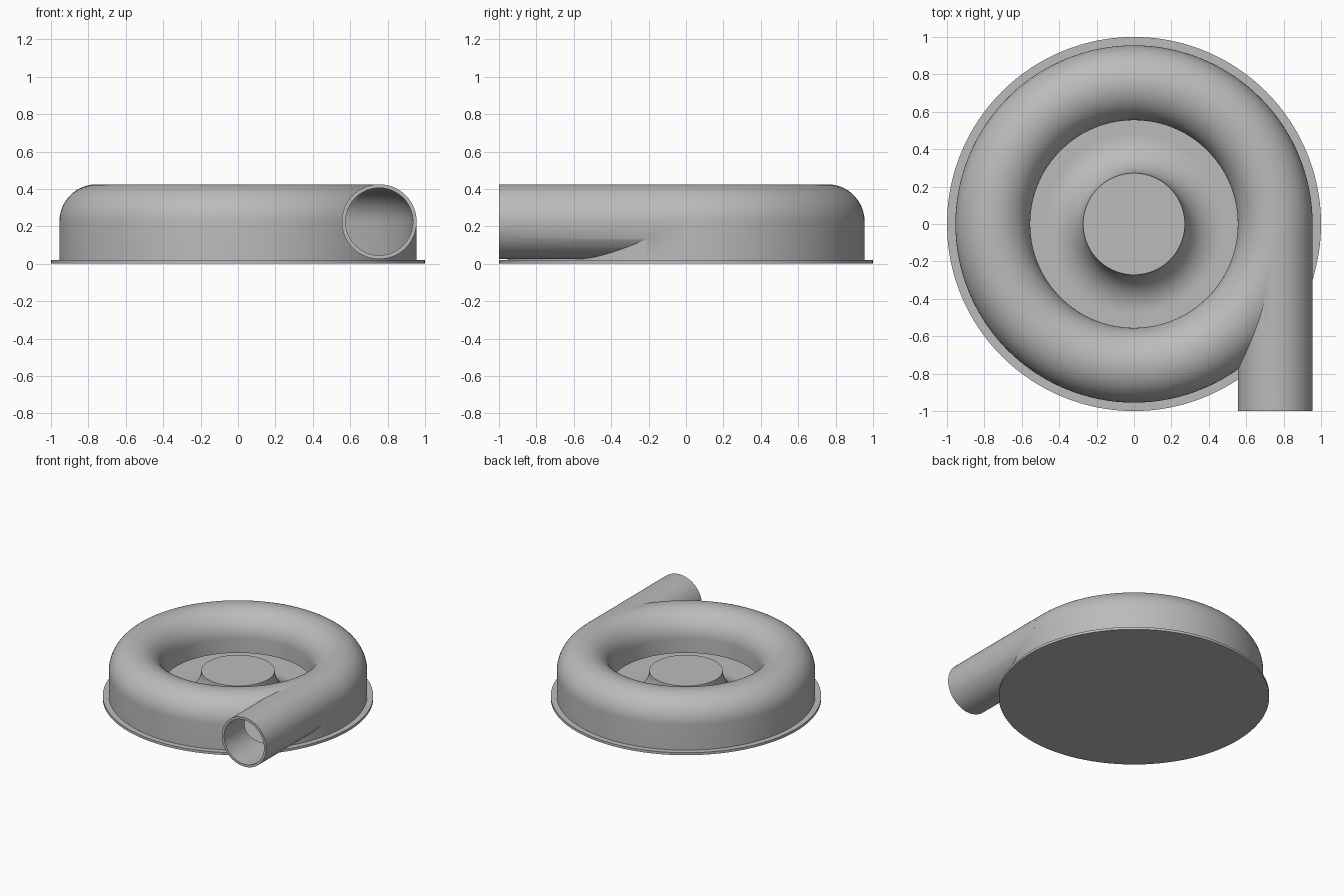
import bpy, bmesh, math
from mathutils import Matrix, Vector

cube = bpy.data.objects.get("Cube")
if cube:
    bpy.data.objects.remove(cube, do_unlink=True)

SEG = 160
RING_R, MID_Z, TUBE_R, WALL = 0.755, 0.225, 0.2, 0.02
BASE_Z, LIP_Z = 0.02, 0.11

grey = bpy.data.materials.new("casing grey")
grey.use_nodes = True
colour = (0.5, 0.5, 0.5, 1)
grey.diffuse_color = colour
grey.node_tree.nodes["Principled BSDF"].inputs["Base Color"].default_value = colour


def finish(name, bm):
    bmesh.ops.recalc_face_normals(bm, faces=bm.faces)
    mesh = bpy.data.meshes.new(name)
    bm.to_mesh(mesh)
    bm.free()
    mesh.materials.append(grey)
    obj = bpy.data.objects.new(name, mesh)
    bpy.context.collection.objects.link(obj)
    return obj


def revolve(name, profile, closed):
    """Turn an (r, z) profile around the z axis."""
    bm = bmesh.new()
    verts = [bm.verts.new((r, 0, z)) for r, z in profile]
    edges = [bm.edges.new(p) for p in zip(verts, verts[1:])]
    if closed:
        edges.append(bm.edges.new((verts[-1], verts[0])))
    bmesh.ops.spin(bm, geom=verts + edges, cent=(0, 0, 0), axis=(0, 0, 1),
                   angle=2 * math.pi, steps=SEG, use_merge=True)
    bmesh.ops.remove_doubles(bm, verts=bm.verts, dist=1e-5)
    return finish(name, bm)


def arc(cr, cz, radius, start, end, steps):
    angles = [math.radians(start + (end - start) * i / steps) for i in range(steps + 1)]
    return [(cr + radius * math.cos(a), cz + radius * math.sin(a)) for a in angles]


def pipe(name, radius, y0, y1):
    bm = bmesh.new()
    place = Matrix.Translation((RING_R, (y0 + y1) / 2, MID_Z)) @ Matrix.Rotation(math.pi / 2, 4, "X")
    bmesh.ops.create_cone(bm, cap_ends=True, segments=96, radius1=radius, radius2=radius,
                          depth=y1 - y0, matrix=place)
    return finish(name, bm)


def boolean(obj, other, operation):
    mod = obj.modifiers.new(operation.lower(), "BOOLEAN")
    mod.operation, mod.object, mod.solver = operation, other, "EXACT"
    bpy.context.view_layer.objects.active = obj
    bpy.ops.object.modifier_apply(modifier=mod.name)
    bpy.data.objects.remove(other, do_unlink=True)


def smooth(obj):
    bpy.ops.object.select_all(action="DESELECT")
    obj.select_set(True)
    bpy.context.view_layer.objects.active = obj
    bpy.ops.object.shade_smooth_by_angle(angle=math.radians(30))


# Volute casing: rounded ring with straight outer wall, joined to the outlet
inner_r, outer_r = RING_R - TUBE_R, RING_R + TUBE_R
casing = revolve("volute_casing",
                 [(inner_r, BASE_Z)] + arc(RING_R, MID_Z, TUBE_R, 180, 0, 32) + [(outer_r, BASE_Z)],
                 True)
boolean(casing, pipe("outlet_outer", TUBE_R, -1, -0.01), "UNION")

# Hollow the chamber, leaving an inlet gap under the inner lip
chamber = revolve("chamber_cutter",
                  [(inner_r - 0.05, 0), (inner_r - 0.05, LIP_Z), (inner_r + WALL, LIP_Z)]
                  + arc(RING_R, MID_Z, TUBE_R - WALL, 180, 0, 32) + [(outer_r - WALL, 0)], True)
boolean(casing, chamber, "DIFFERENCE")
boolean(casing, pipe("outlet_bore", TUBE_R - WALL, -1.1, -0.01), "DIFFERENCE")
smooth(casing)

# Base plate
smooth(revolve("base_plate", [(0, 0), (1, 0), (1, BASE_Z), (0, BASE_Z)], False))

# Hub with a flat top and a flared foot
flare = 0.205
smooth(revolve("hub", [(0, BASE_Z + flare)]
               + arc(0.272 + flare, BASE_Z + flare, flare, 180, 270, 20)
               + [(0.272 + flare, BASE_Z - 0.005), (0, BASE_Z - 0.005)], False))
